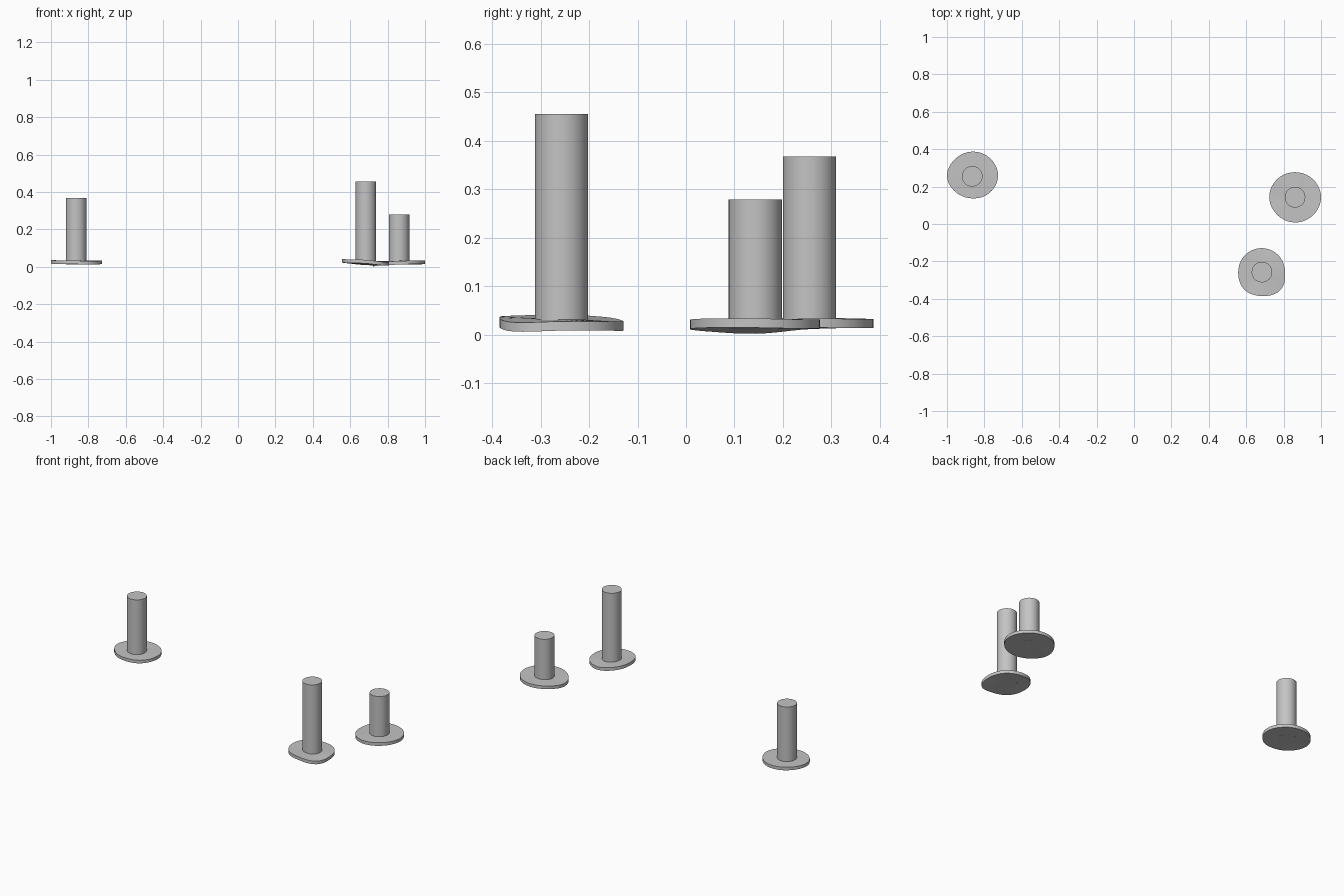
import bpy, bmesh, math

if "Cube" in bpy.data.objects:
    bpy.data.objects.remove(bpy.data.objects["Cube"])

N = 40            # segments around each part
SHAFT_R = 0.055
HALF = 0.0095     # half thickness of a foot
MID = 0.023       # height of a foot's middle plane at its centre

grey = bpy.data.materials.new("grey")
grey.diffuse_color = (0.55, 0.55, 0.55, 1)
grey.use_nodes = True
grey.node_tree.nodes["Principled BSDF"].inputs["Base Color"].default_value = grey.diffuse_color


def around(vals, k):
    """Smooth closed interpolation of values spaced evenly around a circle."""
    t = k / N * len(vals)
    i, f = int(t), t - int(t)
    a, b, c, d = (vals[(i + j) % len(vals)] for j in (-1, 0, 1, 2))
    return b + 0.5 * f * (c - a + f * (2*a - 5*b + 4*c - d + f * (3*(b - c) + d - a)))


def finish(name, bm, loc):
    bmesh.ops.recalc_face_normals(bm, faces=bm.faces)
    me = bpy.data.meshes.new(name)
    bm.to_mesh(me)
    bm.free()
    me.materials.append(grey)
    ob = bpy.data.objects.new(name, me)
    ob.location = loc
    bpy.context.collection.objects.link(ob)
    bpy.ops.object.select_all(action='DESELECT')
    ob.select_set(True)
    bpy.context.view_layer.objects.active = ob
    bpy.ops.object.shade_smooth_by_angle(angle=math.radians(35))


def foot(name, x, y, radii, rim):
    """Uneven, gently warped disc; radii and rim heights start at +x."""
    bm = bmesh.new()
    layers = []
    for side in (HALF, -HALF):
        rings = []
        for t in (0.35, 0.6, 0.8, 1.0):
            ring = []
            for k in range(N):
                a, r = 2 * math.pi * k / N, around(radii, k) * t
                z = MID + (around(rim, k) - MID) * t ** 1.5 + side
                ring.append(bm.verts.new((r * math.cos(a), r * math.sin(a), z)))
            rings.append(ring)
        centre = bm.verts.new((0, 0, MID + side))
        for k in range(N):
            bm.faces.new((centre, rings[0][k], rings[0][(k + 1) % N]))
        layers.append(rings)
    strips = [p for rings in layers for p in zip(rings, rings[1:])]
    strips.append((layers[0][-1], layers[1][-1]))
    for p, q in strips:
        for k in range(N):
            j = (k + 1) % N
            bm.faces.new((p[k], p[j], q[j], q[k]))
    finish(name, bm, (x, y, 0))


def shaft(name, x, y, top):
    """Plain round post sunk through its foot."""
    base = 0.013
    bm = bmesh.new()
    bmesh.ops.create_cone(bm, cap_ends=True, segments=N, radius1=SHAFT_R,
                          radius2=SHAFT_R, depth=top - base)
    finish(name, bm, (x, y, (top + base) / 2))


# left post
shaft("left_shaft", -0.865, 0.255, 0.368)
foot("left_foot", -0.865, 0.255,
     (0.138, 0.136, 0.132, 0.130, 0.135, 0.122, 0.118, 0.128),
     (0.024, 0.023, 0.023, 0.024, 0.026, 0.024, 0.023, 0.021))

# right post
shaft("right_shaft", 0.861, 0.143, 0.279)
foot("right_foot", 0.861, 0.143,
     (0.139, 0.136, 0.134, 0.136, 0.138, 0.134, 0.135, 0.136),
     (0.024, 0.022, 0.022, 0.020, 0.0115, 0.016, 0.021, 0.024))

# front post
shaft("front_shaft", 0.684, -0.257, 0.456)
foot("front_foot", 0.684, -0.257,
     (0.124, 0.126, 0.128, 0.128, 0.127, 0.133, 0.128, 0.138),
     (0.018, 0.018, 0.018, 0.027, 0.032, 0.030, 0.027, 0.016))
